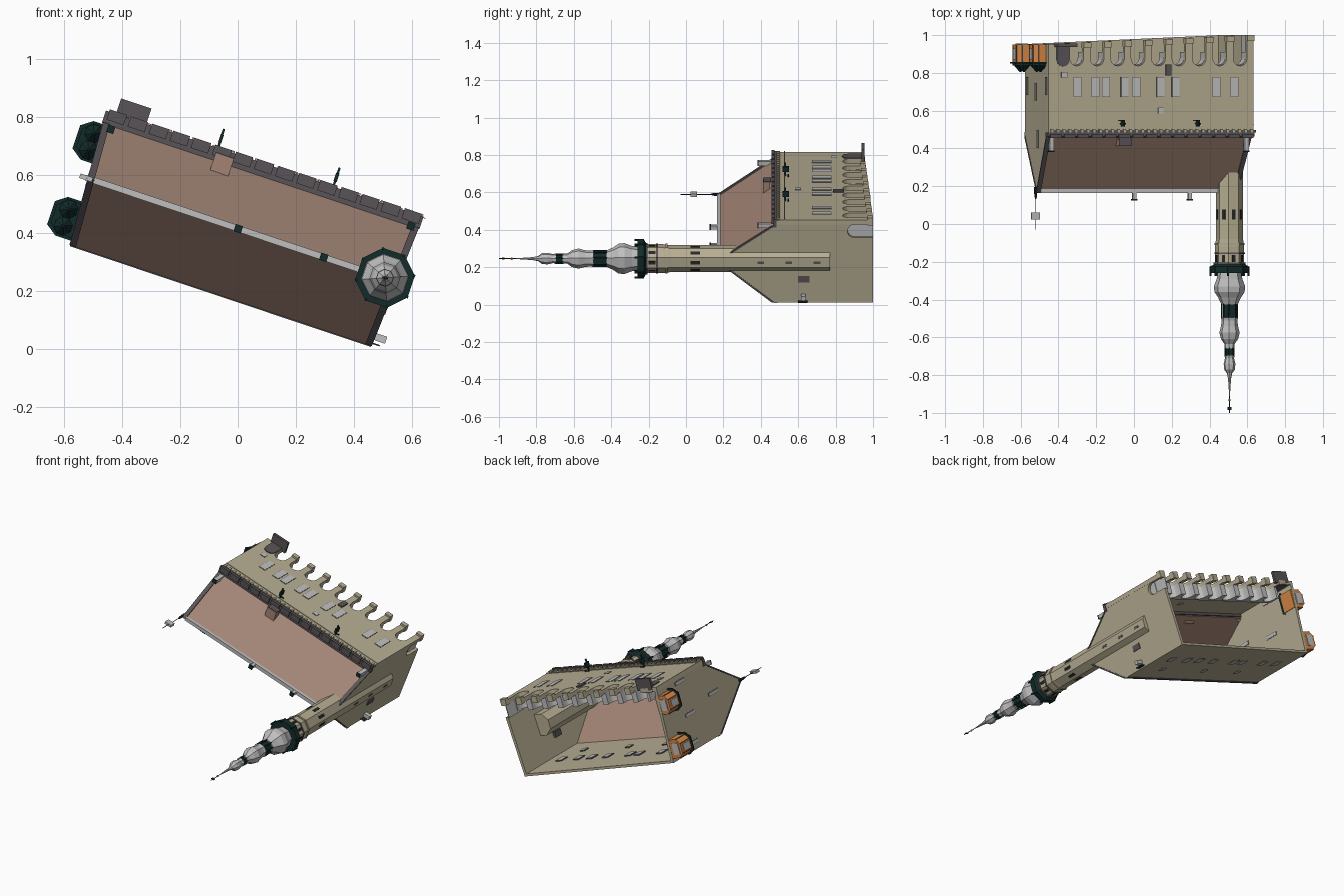
import bpy, bmesh, math
from mathutils import Matrix

cube = bpy.data.objects.get("Cube")
if cube:
    bpy.data.objects.remove(cube, do_unlink=True)


def material(name, r, g, b):
    m = bpy.data.materials.new(name)
    m.use_nodes = True
    m.diffuse_color = (r, g, b, 1)
    m.node_tree.nodes["Principled BSDF"].inputs["Base Color"].default_value = (r, g, b, 1)
    return m


STONE = material("beige stone", .47, .42, .29)
ROOF = material("brown roof", .36, .23, .175)
DARK = material("dark grey", .10, .088, .095)
GREEN = material("dark green", .006, .025, .023)
PALE = material("pale grey", .52, .52, .52)
ORANGE = material("orange", .68, .24, .06)
BLACK = material("near black", .02, .02, .02)

# Building frame: a = length, b = depth, h = height (the building lies on its side)
TILT = math.radians(18.5)
c, s = math.cos(TILT), math.sin(TILT)
FRAME = Matrix(((c, s, 0, .0155), (0, 0, -1, 1), (-s, c, 0, .41), (0, 0, 0, 1)))
HALF, LONG, SHORT = .559, .572, .546     # half lengths: middle, arcade side, plain side
DEEP, EAVE, PEAK, GUTTER = .237, .53, .825, .2


def finish(name, bm, mat):
    bmesh.ops.recalc_face_normals(bm, faces=bm.faces)
    mesh = bpy.data.meshes.new(name)
    bm.to_mesh(mesh)
    bm.free()
    mesh.materials.append(mat)
    ob = bpy.data.objects.new(name, mesh)
    ob.matrix_world = FRAME
    bpy.context.collection.objects.link(ob)
    return ob


def prism(name, axis, pts, lo, hi, mat):
    """Extrude a 2D outline along a, b or h; the a ends splay with the gables."""
    place = {"a": lambda u, v, t: (t * (1 + .1 * u), u, v),
             "b": lambda u, v, t: (u, t, v),
             "h": lambda u, v, t: (u, v, t)}[axis]
    bm = bmesh.new()
    low = [bm.verts.new(place(u, v, lo)) for u, v in pts]
    top = [bm.verts.new(place(u, v, hi)) for u, v in pts]
    bm.faces.new(low)
    bm.faces.new(top)
    for i in range(len(pts)):
        j = (i + 1) % len(pts)
        bm.faces.new((low[i], low[j], top[j], top[i]))
    return finish(name, bm, mat)


def box(name, a0, a1, b0, b1, h0, h1, mat):
    return prism(name, "h", [(a0, b0), (a1, b0), (a1, b1), (a0, b1)], h0, h1, mat)


def lathe(name, profile, mat, a=0, b=0, sides=8):
    """Faceted turned part standing along h; profile is (h, radius)."""
    bm = bmesh.new()
    rings = []
    for h, r in profile:
        rings.append([bm.verts.new((a + r * math.cos((k + .5) * math.tau / sides),
                                    b + r * math.sin((k + .5) * math.tau / sides), h))
                      for k in range(sides)])
    for lower, upper in zip(rings, rings[1:]):
        for k in range(sides):
            n = (k + 1) % sides
            bm.faces.new((lower[k], lower[n], upper[n], upper[k]))
    bm.faces.new(rings[0])
    bm.faces.new(rings[-1])
    return finish(name, bm, mat)


def ground(a):
    return max(0, .024 * (1 - a / HALF))


def arch(mid, r, spring, foot):
    """Outline points of an arched notch, left to right."""
    curve = [(mid - r * math.cos(t * math.pi / 8), spring + r * math.sin(t * math.pi / 8))
             for t in range(9)]
    return [(mid - r, foot)] + curve + [(mid + r, foot)]


# Arcaded wall with a foot block on each pillar
arches = sorted(.497 - .114 * i for i in range(9))
outline = [(-LONG, ground(-LONG))]
for m in arches:
    outline += arch(m, .038, .125, ground(m))
outline += [(LONG, 0), (LONG, EAVE), (-LONG, EAVE)]
prism("arcade_wall", "b", outline, DEEP - .025, DEEP, STONE)
for m in arches:
    a = min(m + .057, LONG - .018)
    box("pillar_foot", a - .02, a + .02, DEEP - .03, DEEP + .012, ground(a), ground(a) + .03, STONE)

# Scalloped vault behind the arcade
vault = [(arches[0] - .055, .09)]
for m in arches:
    vault += arch(m, .038, .12, .09)
vault += [(HALF - .01, .09), (HALF - .01, .175), (arches[0] - .055, .175)]
prism("arcade_vault", "b", vault, .14, DEEP - .025, PALE)
box("arcade_end_panel", .54, .545, .13, .215, .0, .15, PALE)

# Plain long wall
prism("plain_wall", "b", [(-SHORT, ground(-SHORT)), (SHORT, 0), (SHORT, EAVE), (-SHORT, EAVE)],
      -DEEP, -DEEP + .015, STONE)
box("plain_eave_strip", -SHORT, SHORT, -DEEP - .004, -DEEP, EAVE - .018, EAVE, DARK)

# Gable walls with dark copings; one has the arcade's end arch
for side, label in ((-1, "bay"), (1, "tower")):
    foot = ground(side * HALF)
    notch = arch(.172, .037, .1, foot) if side > 0 else []
    gable = ([(-DEEP, foot)] + notch
             + [(DEEP, foot), (DEEP, EAVE), (GUTTER, EAVE), (0, PEAK), (-DEEP, EAVE)])
    lo, hi = sorted((side * HALF, side * (HALF - .018)))
    prism(label + "_gable_wall", "a", gable, lo, hi, STONE)
    for edge in (-DEEP, GUTTER):
        strip = [(0, PEAK - .002), (0, PEAK + .012), (edge, EAVE + .012), (edge, EAVE - .002)]
        prism(label + "_gable_coping", "a", strip, lo - .003, hi + .003, DARK)

# Roof slopes, ridge and ridge posts
for edge in (-DEEP, GUTTER):
    slope = [(0, PEAK), (edge, EAVE), (edge * .94, EAVE - .01), (0, PEAK - .015)]
    prism("roof_slope", "a", slope, -HALF + .015, HALF - .015, ROOF)
box("ridge_cap", -.54, .45, -.011, .011, PEAK - .01, PEAK + .01, PALE)
for a in (-.015, .295):
    box("ridge_post", a - .01, a + .01, -.01, .01, PEAK, PEAK + .045, PALE)
    box("ridge_post_cap", a - .013, a + .013, -.013, .013, PEAK + .042, PEAK + .05, GREEN)

# Parapet walk, blocks and dentils along the arcade eave
box("eave_parapet", -LONG - .004, LONG + .004, GUTTER - .004, DEEP + .004, EAVE - .014, EAVE + .006, DARK)
for i in range(15):
    a = -LONG + .038 + i * .0765
    box("parapet_block", a - .031, a + .031, .212, DEEP + .012, EAVE - .004, EAVE + .014, DARK)
for i in range(34):
    a = -LONG + .016 + i * .0338
    box("dentil", a - .007, a + .007, DEEP, DEEP + .009, EAVE - .032, EAVE - .014, STONE)
    box("dentil_gap", a + .009, a + .024, DEEP, DEEP + .002, EAVE - .028, EAVE - .014, DARK)
box("string_course", -LONG, LONG, DEEP, DEEP + .004, EAVE - .06, EAVE - .055, STONE)


# Windows: thin framed panes through the long walls
def window(a, h, w, t, b0, b1):
    box("window_frame", a - w - .002, a + w + .002, b0 + .002, b1 - .001, h - t - .002, h + t + .002, DARK)
    box("window_pane", a - w, a + w, b0, b1, h - t, h + t, PALE)


for x in (-.3, -.205, -.15, -.05, .012, .14, .22, .435, .53):
    window((x - .09) / c, .275, .02, .05, DEEP - .028, DEEP + .003)
window(-.485, .21, .015, .012, DEEP - .028, DEEP + .003)
window(.053, .4, .014, .014, DEEP - .028, DEEP + .003)
box("wall_shield", .08, .11, DEEP, DEEP + .009, .155, .215, DARK)
for a in (-.44, -.33, -.16, -.09, .08, .2, .3, .43):
    window(a, .23, .02, .03, -DEEP - .003, -DEEP + .022)
for a in (-.25, .03, .37):
    window(a, .38, .014, .02, -DEEP - .003, -DEEP + .022)

# Doorway and canopy
prism("doorway", "b", arch(-.492, .036, .13, .048), DEEP - .03, DEEP + .005, DARK)
box("door_canopy", -.54, -.43, DEEP - .015, .297, .045, .062, DARK)


# Bay windows on the gable, with tapering dark roofs
def bay_plan(b, grow):
    w, out = .058 + grow, -.632 - grow
    return [(-.54, b - w), (-.605, b - w), (out, b - w + .028), (out, b + w - .028),
            (-.605, b + w), (-.54, b + w)]


for b in (.123, -.152):
    prism("bay_window", "h", bay_plan(b, 0), .05, .145, ORANGE)
    prism("bay_eave", "h", bay_plan(b, .012), .143, .15, GREEN)
    prism("bay_roof", "h", bay_plan(b, .002), .15, .162, GREEN)
    for d in (-.03, .03):
        lathe("bay_roof_point", [(.16, .034), (.195, .004)], GREEN, -.59, b + d)
    box("bay_pane", -.635, -.63, b - .02, b + .02, .07, .13, PALE)
    box("bay_base_plate", -.615, -.57, b - .035, b + .035, .045, .052, PALE)
    for d in (-1, 1):
        box("bay_mullion", -.61, -.605, b + d * .058 - .002, b + d * .058 + .002, .05, .145, DARK)
        box("bay_front_mullion", -.634, -.63, b + d * .03 - .002, b + d * .03 + .002, .05, .145, DARK)

# Slits and small fittings on the gables
for b, h in ((-.02, .3), (.19, .27), (-.19, .27), (.02, .55)):
    wall = -HALF * (1 + .1 * b)
    box("gable_slit_frame", wall - .002, wall + .02, b - .012, b + .012, h - .047, h + .047, DARK)
    box("gable_slit", wall - .004, wall + .022, b - .009, b + .009, h - .044, h + .044, PALE)
box("gable_vent", HALF - .04, HALF - .001, -.12, -.085, .34, .4, DARK)
box("gable_lamp", HALF - .01, HALF + .03, -.215, -.19, .36, .385, PALE)
box("gable_lamp_bracket", HALF - .02, HALF + .015, -.23, -.225, .35, .4, BLACK)

# Corner finials, roof hatch and wall lanterns
for a, b in ((-.54, .185), (.545, .197)):
    box("corner_finial", a - .012, a + .012, b - .012, b + .012, EAVE, .615, PALE)
    box("corner_finial_cap", a - .013, a + .013, b - .013, b + .013, .612, .618, GREEN)
box("roof_hatch", -.172, -.105, .155, .222, .55, .588, ROOF)
box("roof_hatch_front", -.172, -.105, .222, .226, .545, .586, DARK)
for a in (-.17, .249):
    box("lantern_arm", a - .004, a + .004, DEEP, .31, .466, .474, GREEN)
    box("lantern", a - .006, a + .006, .26, .29, .45, .485, GREEN)
    box("lantern_bracket", a - .016, a + .016, DEEP, DEEP + .006, .45, .456, BLACK)

# Weather vane on the gable peak
lathe("vane_rod", [(PEAK - .02, .01), (PEAK + .03, .007), (.87, .002), (1.03, .002)], BLACK, -.565, 0)
box("vane_plate", -.59, -.545, -.008, .008, .94, .975, PALE)

# Tower: faceted shaft, gallery, stacked domes and spire
TA = .517
lathe("tower_shaft", [(.23, .072), (1.08, .072), (1.12, .077), (1.215, .077)], STONE, TA)
for h0, h1, r, mat in ((1.1, 1.11, .08, STONE), (1.15, 1.16, .081, DARK), (1.205, 1.22, .085, DARK)):
    lathe("tower_band", [(h0, r), (h1, r)], mat, TA)
lathe("gallery", [(1.215, .085), (1.225, .103), (1.26, .103), (1.26, .06)], GREEN, TA)
lathe("main_dome", [(1.25, .062), (1.29, .068), (1.33, .083), (1.36, .08), (1.39, .06), (1.425, .044)], PALE, TA)
lathe("lower_lantern", [(1.42, .036), (1.5, .036)], GREEN, TA)
lathe("middle_dome", [(1.495, .046), (1.51, .042), (1.54, .045), (1.575, .054), (1.61, .045),
                      (1.635, .027), (1.66, .027)], PALE, TA)
lathe("upper_lantern", [(1.655, .022), (1.7, .022)], GREEN, TA)
lathe("top_dome", [(1.695, .028), (1.71, .024), (1.74, .031), (1.77, .029), (1.79, .014),
                   (1.82, .008), (1.91, .002)], PALE, TA)
lathe("spire", [(1.88, .002), (2, .002)], BLACK, TA)
lathe("spire_ball", [(1.924, .002), (1.932, .007), (1.94, .002)], ORANGE, TA)
box("spire_vane", TA - .01, TA + .01, -.002, .002, 1.97, 1.985, GREEN)

# Lantern columns, gallery posts and shaft slits placed around the tower
for k in range(8):
    t = (k + .5) * math.tau / 8
    u, v = math.cos(t), math.sin(t)
    lathe("lantern_column", [(1.42, .005), (1.5, .005)], GREEN, TA + .041 * u, .041 * v, 4)
    lathe("upper_column", [(1.655, .004), (1.7, .004)], GREEN, TA + .024 * u, .024 * v, 4)
    lathe("gallery_post", [(1.225, .006), (1.275, .006)], GREEN, TA + .1 * u, .1 * v, 4)
    for h, r, t0 in ((1.182, .072, .018), (.95, .067, .026)):
        turn = Matrix.Translation((TA, 0, 0)) @ Matrix.Rotation(k * math.tau / 8, 4, "Z")
        slit = box("tower_slit", r - .008, r + .002, -.009, .009, h - t0, h + t0, BLACK)
        slit.matrix_world = FRAME @ turn
for h in (.3, .45, .6):
    box("tower_wall_slit", TA + .06, TA + .0685, -.007, .007, h - .018, h + .018, DARK)
